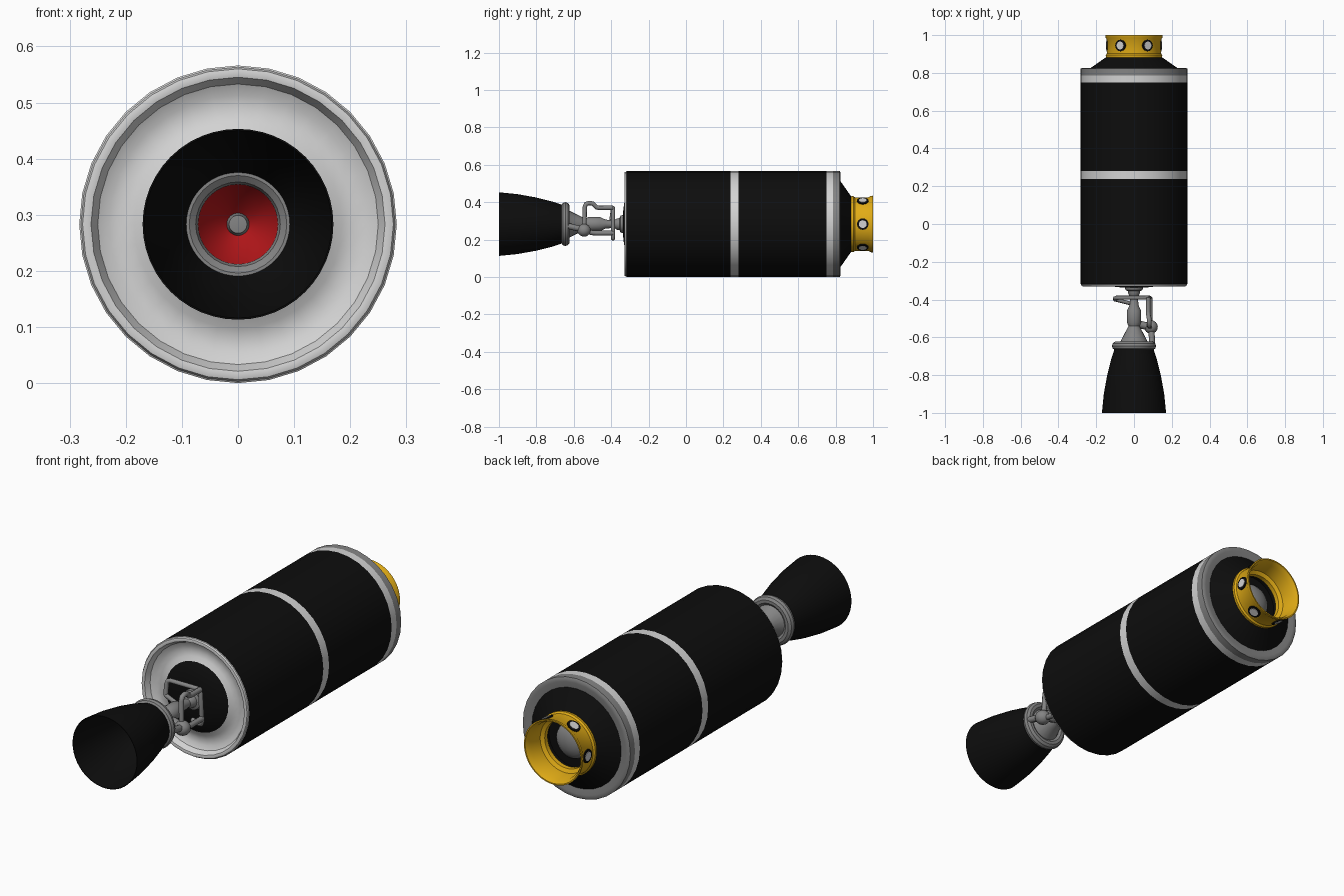
import bpy, bmesh, math
from mathutils import Vector, Matrix

cube = bpy.data.objects.get("Cube")
if cube:
    bpy.data.objects.remove(cube, do_unlink=True)

CZ = 0.283  # height of the long axis


def material(name, rgb, rough=0.6):
    m = bpy.data.materials.new(name)
    m.use_nodes = True
    m.diffuse_color = (*rgb, 1)
    bsdf = m.node_tree.nodes["Principled BSDF"]
    bsdf.inputs["Base Color"].default_value = (*rgb, 1)
    bsdf.inputs["Roughness"].default_value = rough
    return m


BLACK = material("black", (0.004, 0.004, 0.004))
WHITE = material("white", (0.65, 0.65, 0.65))
GREY = material("metal grey", (0.23, 0.23, 0.23))
YELLOW = material("yellow", (0.75, 0.41, 0.008))
RED = material("red", (0.45, 0.008, 0.01))


def finish(ob, angle=35):
    bpy.ops.object.select_all(action='DESELECT')
    ob.select_set(True)
    bpy.context.view_layer.objects.active = ob
    bpy.ops.object.shade_smooth_by_angle(angle=math.radians(angle))
    return ob


def mesh_object(name, bm, mats):
    bmesh.ops.recalc_face_normals(bm, faces=bm.faces)
    me = bpy.data.meshes.new(name)
    bm.to_mesh(me)
    bm.free()
    for m in mats:
        me.materials.append(m)
    ob = bpy.data.objects.new(name, me)
    bpy.context.collection.objects.link(ob)
    return finish(ob)


def lathe(name, runs, sides=32, closed=False):
    """Spin (y, radius) points round the axis; each run is (material, points)."""
    mats, prof, seg = [], [], []
    for mat, pts in runs:
        if mat not in mats:
            mats.append(mat)
        prof += pts
        seg += [mats.index(mat)] * len(pts)
    bm = bmesh.new()
    rings = []
    for y, r in prof:
        if r == 0:
            rings.append([bm.verts.new((0, y, CZ))] * sides)
        else:
            turn = [math.tau * i / sides for i in range(sides)]
            rings.append([bm.verts.new((r * math.cos(a), y, CZ + r * math.sin(a))) for a in turn])
    count = len(prof) if closed else len(prof) - 1
    for k in range(count):
        a, b = rings[k], rings[(k + 1) % len(prof)]
        for i in range(sides):
            j = (i + 1) % sides
            corners = list(dict.fromkeys((a[i], a[j], b[j], b[i])))
            bm.faces.new(corners).material_index = seg[k]
    return mesh_object(name, bm, mats)


def pipe(name, points, radius, mat=GREY):
    cu = bpy.data.curves.new(name, 'CURVE')
    cu.dimensions = '3D'
    cu.bevel_depth = radius
    cu.bevel_resolution = 2
    cu.use_fill_caps = True
    # Round every corner with a short diagonal
    pts = [Vector(p) for p in points]
    path = [pts[0]]
    for p, q, s in zip(pts, pts[1:], pts[2:]):
        cut = min(0.02, (p - q).length / 2, (s - q).length / 2)
        u, v = q + (p - q).normalized() * cut, q + (s - q).normalized() * cut
        path += [u, (u + v + q * 2) / 4, v]
    path.append(pts[-1])
    sp = cu.splines.new('POLY')
    sp.points.add(len(path) - 1)
    for target, p in zip(sp.points, path):
        target.co = (*p, 1)
    ob = bpy.data.objects.new(name, cu)
    bpy.context.collection.objects.link(ob)
    cu.materials.append(mat)
    bpy.ops.object.select_all(action='DESELECT')
    ob.select_set(True)
    bpy.context.view_layer.objects.active = ob
    bpy.ops.object.convert(target='MESH')
    return finish(bpy.context.object, 50)


def ball(name, loc, scale, mat=GREY):
    bm = bmesh.new()
    bmesh.ops.create_uvsphere(bm, u_segments=16, v_segments=10, radius=1,
                              matrix=Matrix.Translation(loc) @ Matrix.Diagonal((*scale, 1)))
    return mesh_object(name, bm, [mat])


# Main body: domed front, white dish and lip, banded side, black rear cone
lathe("body", [
    (BLACK, [(-0.338, 0), (-0.337, 0.06), (-0.331, 0.11), (-0.318, 0.145)]),
    (WHITE, [(-0.308, 0.165), (-0.296, 0.185), (-0.29, 0.205), (-0.292, 0.23), (-0.303, 0.25),
             (-0.328, 0.262), (-0.33, 0.27), (-0.328, 0.277), (-0.32, 0.28)]),
    (BLACK, [(-0.318, 0.283)]),
    (WHITE, [(0.237, 0.283)]),
    (BLACK, [(0.28, 0.283)]),
    (WHITE, [(0.75, 0.283)]),
    (GREY, [(0.787, 0.283), (0.822, 0.283), (0.826, 0.275), (0.826, 0.262)]),
    (BLACK, [(0.822, 0.235), (0.885, 0.145), (0.885, 0.125), (0.85, 0.125), (0.85, 0)]),
])

# Rear docking collar with flared lip, open inside
lathe("docking_collar", [(YELLOW, [
    (0.878, 0.148), (0.895, 0.15), (0.903, 0.143), (0.975, 0.143), (0.986, 0.15), (1.0, 0.152),
    (1.0, 0.146), (0.975, 0.134), (0.91, 0.13), (0.9, 0.113), (0.878, 0.113)])], 48, True)
lathe("inner_tank_dome", [(GREY, [
    (0.845, 0.085), (0.862, 0.079), (0.878, 0.06), (0.888, 0.032), (0.892, 0)])])

# Six portholes round the collar
for i in range(6):
    a = math.tau * i / 6
    out = Vector((math.cos(a), 0, math.sin(a)))
    for part, mat, rad, dist, depth in (("frame", BLACK, 0.031, 0.142, 0.008),
                                        ("glass", WHITE, 0.021, 0.144, 0.008)):
        bm = bmesh.new()
        place = (Matrix.Translation(out * dist + Vector((0, 0.945, CZ)))
                 @ out.to_track_quat('Z', 'Y').to_matrix().to_4x4())
        bmesh.ops.create_cone(bm, cap_ends=True, segments=16, radius1=rad, radius2=rad,
                              depth=depth, matrix=place)
        mesh_object(f"porthole_{part}_{i + 1}", bm, [mat])

# Engine bell with red throat
lathe("engine_bell", [
    (BLACK, [(-0.645, 0.098), (-0.72, 0.122), (-0.8, 0.142), (-0.9, 0.16), (-1.0, 0.17),
             (-1.0, 0.167), (-0.9, 0.156), (-0.8, 0.137), (-0.72, 0.116)]),
    (GREY, [(-0.655, 0.087)]),
    (RED, [(-0.65, 0.075), (-0.6, 0.05)]),
    (GREY, [(-0.57, 0.02), (-0.59, 0.016), (-0.592, 0)]),
], 48)

# Manifold ring round the top of the bell
ring = [(math.tau * i / 10) for i in range(10)]
lathe("manifold_ring", [(GREY, [(-0.645 + 0.023 * math.sin(t), 0.094 + 0.023 * math.cos(t))
                                for t in ring])], 32, True)

# Thrust chamber, neck and mount
lathe("thrust_chamber", [(GREY, [
    (-0.645, 0.09), (-0.63, 0.075), (-0.58, 0.05), (-0.54, 0.029), (-0.52, 0.038), (-0.46, 0.038),
    (-0.43, 0.024), (-0.385, 0.02), (-0.37, 0.03), (-0.355, 0.032), (-0.35, 0.045), (-0.33, 0.05)])], 20)

# Feed pipes
pipe("cross_pipe", [(-0.1, -0.4, 0.3), (-0.1, -0.39, 0.37), (0.075, -0.39, 0.37),
                    (0.085, -0.39, 0.2), (0.03, -0.39, 0.215)], 0.011)
pipe("upper_feed_pipe", [(0.075, -0.39, 0.37), (0.075, -0.48, 0.37), (0.08, -0.495, 0.395),
                         (0.08, -0.54, 0.395), (0.085, -0.545, 0.25)], 0.012)
pipe("lower_feed_pipe", [(0.085, -0.39, 0.235), (0.085, -0.5, 0.235), (0.09, -0.55, 0.25)], 0.013)
pipe("side_strut", [(-0.1, -0.4, 0.3), (-0.02, -0.42, 0.283)], 0.01)
pipe("manifold_feed_pipe", [(0.09, -0.55, 0.255), (0.095, -0.6, 0.265), (0.095, -0.64, 0.275)], 0.016)

# Turbopump beside the chamber
ball("turbopump", (0.09, -0.545, 0.25), (0.036, 0.036, 0.034))
pipe("turbopump_shaft", [(0.02, -0.53, 0.262), (0.11, -0.55, 0.25)], 0.02)
